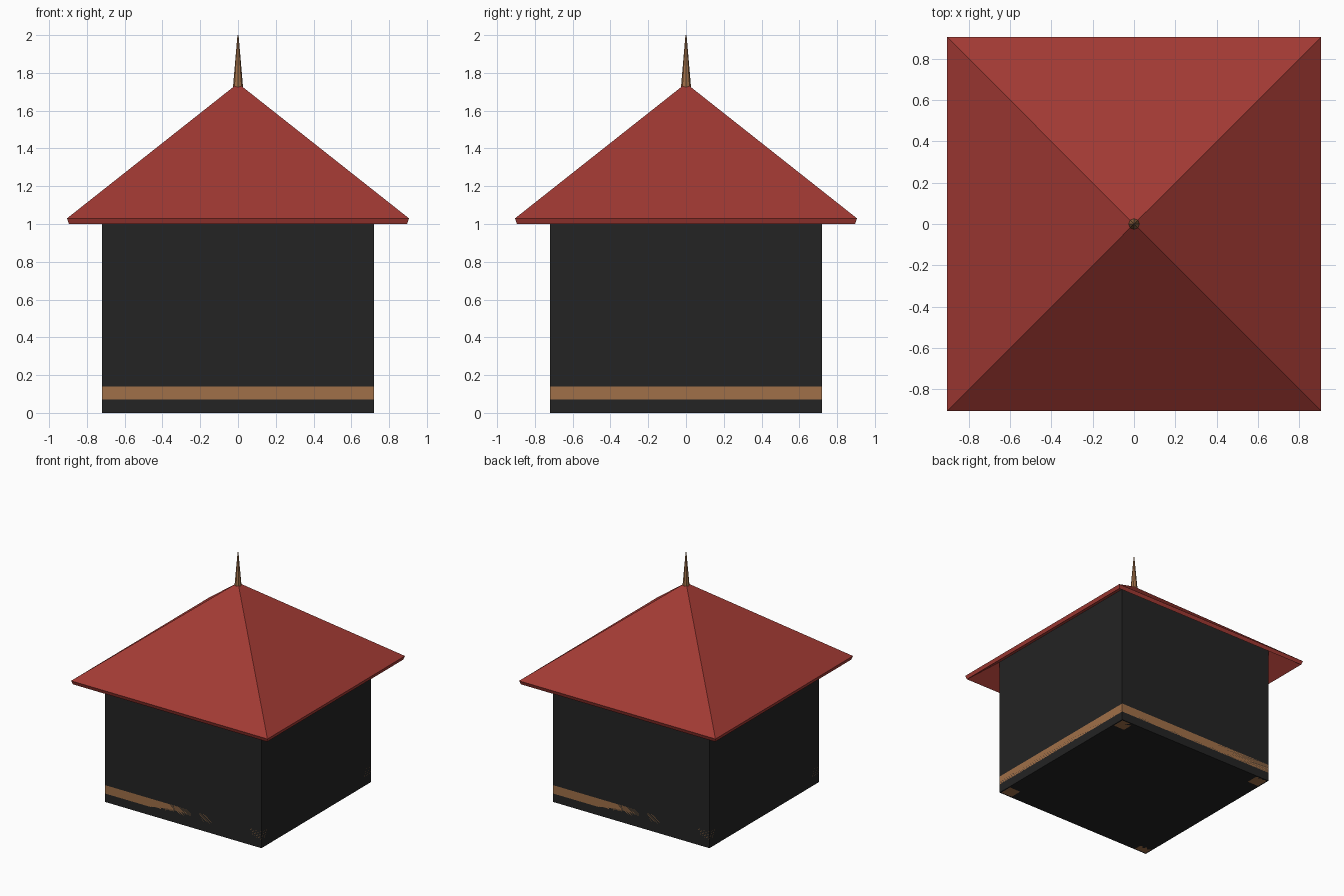
import bpy, bmesh, math

if "Cube" in bpy.data.objects:
    bpy.data.objects.remove(bpy.data.objects["Cube"])


def material(name, rgb):
    m = bpy.data.materials.new(name)
    m.diffuse_color = (*rgb, 1)
    m.use_nodes = True
    m.node_tree.nodes["Principled BSDF"].inputs["Base Color"].default_value = m.diffuse_color
    return m


wall_mat = material("charcoal", (0.017, 0.017, 0.017))
wood_mat = material("brown_wood", (0.35, 0.16, 0.065))
roof_mat = material("roof_red", (0.36, 0.042, 0.034))


def finish(name, bm, mat):
    bmesh.ops.recalc_face_normals(bm, faces=bm.faces)
    mesh = bpy.data.meshes.new(name)
    bm.to_mesh(mesh)
    bm.free()
    mesh.materials.append(mat)
    obj = bpy.data.objects.new(name, mesh)
    bpy.context.collection.objects.link(obj)
    return obj


def box(name, x, y, half, z0, z1, mat):
    bm = bmesh.new()
    bmesh.ops.create_cube(bm, size=1)
    for v in bm.verts:
        v.co = (x + v.co.x * 2 * half, y + v.co.y * 2 * half,
                z0 if v.co.z < 0 else z1)
    return finish(name, bm, mat)


# Short stilts, floor deck flush with the walls, and the wall block
for sx, side in ((-1, "left"), (1, "right")):
    for sy, end in ((-1, "front"), (1, "back")):
        box(f"stilt_{end}_{side}", sx * 0.66, sy * 0.66, 0.05, 0, 0.07, wood_mat)
box("floor_deck", 0, 0, 0.72, 0.07, 0.14, wood_mat)
box("walls", 0, 0, 0.72, 0, 1.14, wall_mat)

# Hollow pyramid roof: outer and inner shells joined at the eaves
bm = bmesh.new()


def square(h, z):
    return [bm.verts.new((sx * h, sy * h, z))
            for sx, sy in ((-1, -1), (1, -1), (1, 1), (-1, 1))]


outer, inner = square(0.905, 1.03), square(0.895, 1.0)
top, under = bm.verts.new((0, 0, 1.745)), bm.verts.new((0, 0, 1.705))
for i in range(4):
    j = (i + 1) % 4
    bm.faces.new((outer[i], outer[j], top))
    bm.faces.new((inner[j], inner[i], under))
    bm.faces.new((inner[i], inner[j], outer[j], outer[i]))
finish("roof", bm, roof_mat)

# Tapered spire
bm = bmesh.new()
bmesh.ops.create_cone(bm, cap_ends=True, segments=8, radius1=0.027,
                      radius2=0.003, depth=0.28)
for v in bm.verts:
    v.co.z += 1.86
finish("roof_spire", bm, wood_mat)
